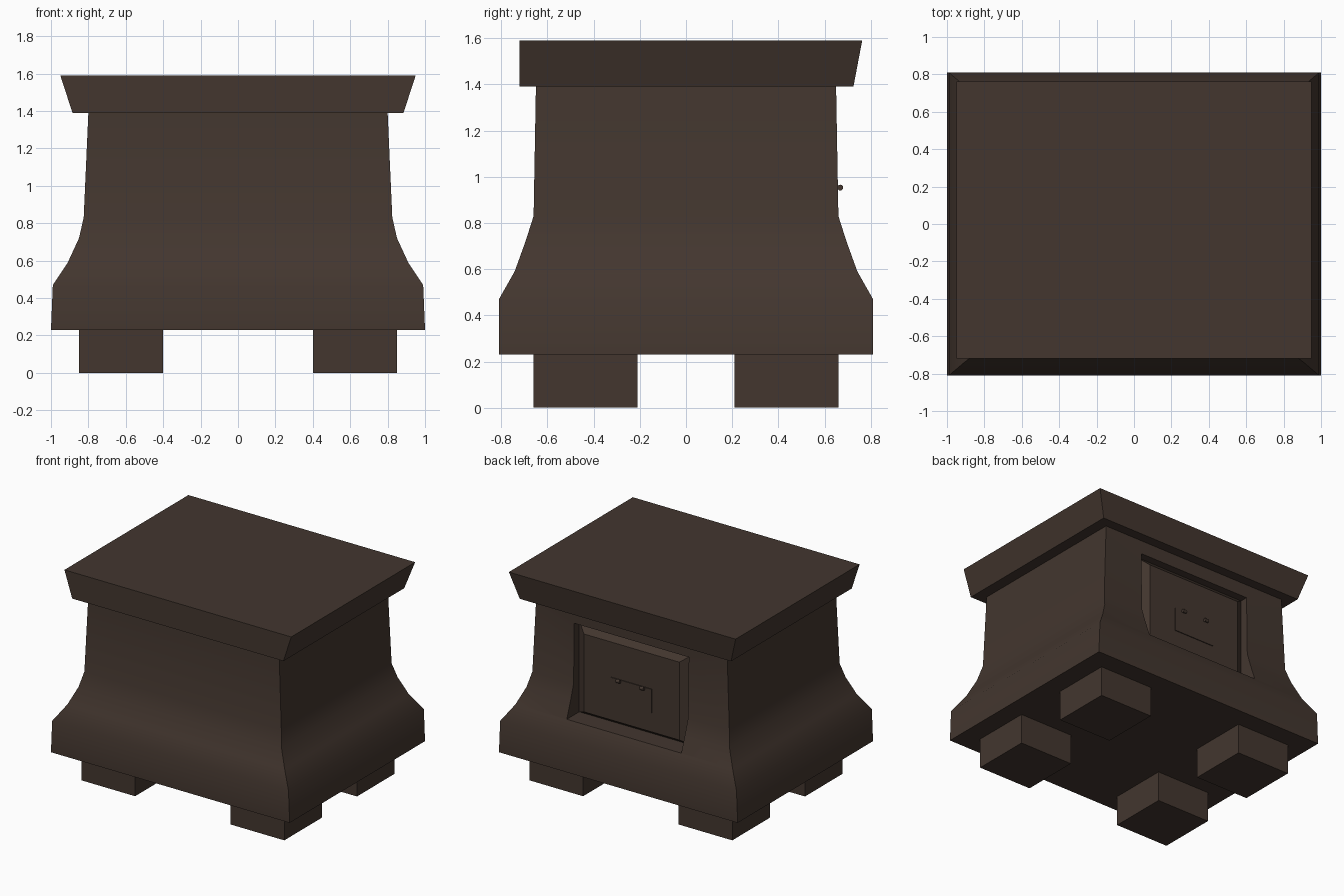
import bpy, bmesh, math

if "Cube" in bpy.data.objects:
    bpy.data.objects.remove(bpy.data.objects["Cube"])

# One dark wood colour for the whole piece
wood = bpy.data.materials.new("dark_wood")
wood.diffuse_color = (0.056, 0.037, 0.028, 1)
wood.use_nodes = True
wood.node_tree.nodes["Principled BSDF"].inputs["Base Color"].default_value = wood.diffuse_color


def loft(name, rings, axis="z"):
    """Stack of rectangles (x0, x1, a0, a1, level) joined into a closed solid."""
    bm = bmesh.new()
    loops = []
    for x0, x1, a0, a1, h in rings:
        pts = [(x0, a0), (x1, a0), (x1, a1), (x0, a1)]
        loops.append([bm.verts.new((x, a, h) if axis == "z" else (x, h, a)) for x, a in pts])
    for lo, hi in zip(loops, loops[1:]):
        for i in range(4):
            j = (i + 1) % 4
            bm.faces.new((lo[i], lo[j], hi[j], hi[i]))
    bm.faces.new(loops[0])
    bm.faces.new(loops[-1])
    bmesh.ops.recalc_face_normals(bm, faces=bm.faces)
    me = bpy.data.meshes.new(name)
    bm.to_mesh(me)
    bm.free()
    me.materials.append(wood)
    ob = bpy.data.objects.new(name, me)
    bpy.context.collection.objects.link(ob)
    return ob


def box(name, x0, x1, y0, y1, z0, z1):
    return loft(name, [(x0, x1, y0, y1, z0), (x0, x1, y0, y1, z1)])


# Flared body: half width, half depth, height
profile = [(1.0, 0.81, 0.23), (0.99, 0.81, 0.47), (0.91, 0.742, 0.59),
           (0.85, 0.695, 0.72), (0.825, 0.66, 0.83), (0.80, 0.65, 1.39)]
body = loft("body", [(-x, x, -y, y, z) for x, y, z in profile])

# Recess in the back of the body
cutter = box("recess_cutter", -0.48, 0.48, 0.59, 1.0, 0.592, 1.285)
cutter.hide_render = True
mod = body.modifiers.new("recess", "BOOLEAN")
mod.operation = "DIFFERENCE"
mod.solver = "EXACT"
mod.object = cutter
bpy.context.view_layer.objects.active = body
body.select_set(True)
bpy.ops.object.modifier_apply(modifier=mod.name)
bpy.data.objects.remove(cutter)
bpy.ops.object.shade_smooth_by_angle(angle=math.radians(40))

# Top slab, flared on the sides and back, straight at the front
loft("top_slab", [(-0.885, 0.885, -0.72, 0.725, 1.39),
                  (-0.95, 0.95, -0.72, 0.763, 1.59)])

# Four block feet
for sx, side in ((-1, "left"), (1, "right")):
    for sy, end in ((-1, "front"), (1, "back")):
        xs = sorted((sx * 0.40, sx * 0.85))
        ys = sorted((sy * 0.21, sy * 0.66))
        box(f"{end}_{side}_foot", *xs, *ys, 0, 0.23)

# Raised panel with chamfered edges inside the recess
loft("door_panel", [(-0.48, 0.48, 0.592, 1.285, 0.585),
                    (-0.48, 0.48, 0.592, 1.285, 0.592),
                    (-0.40, 0.40, 0.635, 1.225, 0.65)], axis="y")

# Thin flap with two small hinge knuckles
box("flap_plate", -0.17, 0.17, 0.648, 0.656, 0.78, 0.96)
for sx, side in ((-1, "left"), (1, "right")):
    bpy.ops.mesh.primitive_cylinder_add(vertices=12, radius=0.013, depth=0.03,
                                        location=(sx * 0.1, 0.668, 0.953),
                                        rotation=(0, math.pi / 2, 0))
    knuckle = bpy.context.object
    knuckle.name = f"{side}_hinge_knuckle"
    knuckle.data.materials.append(wood)
    bpy.ops.object.shade_smooth_by_angle(angle=math.radians(40))
